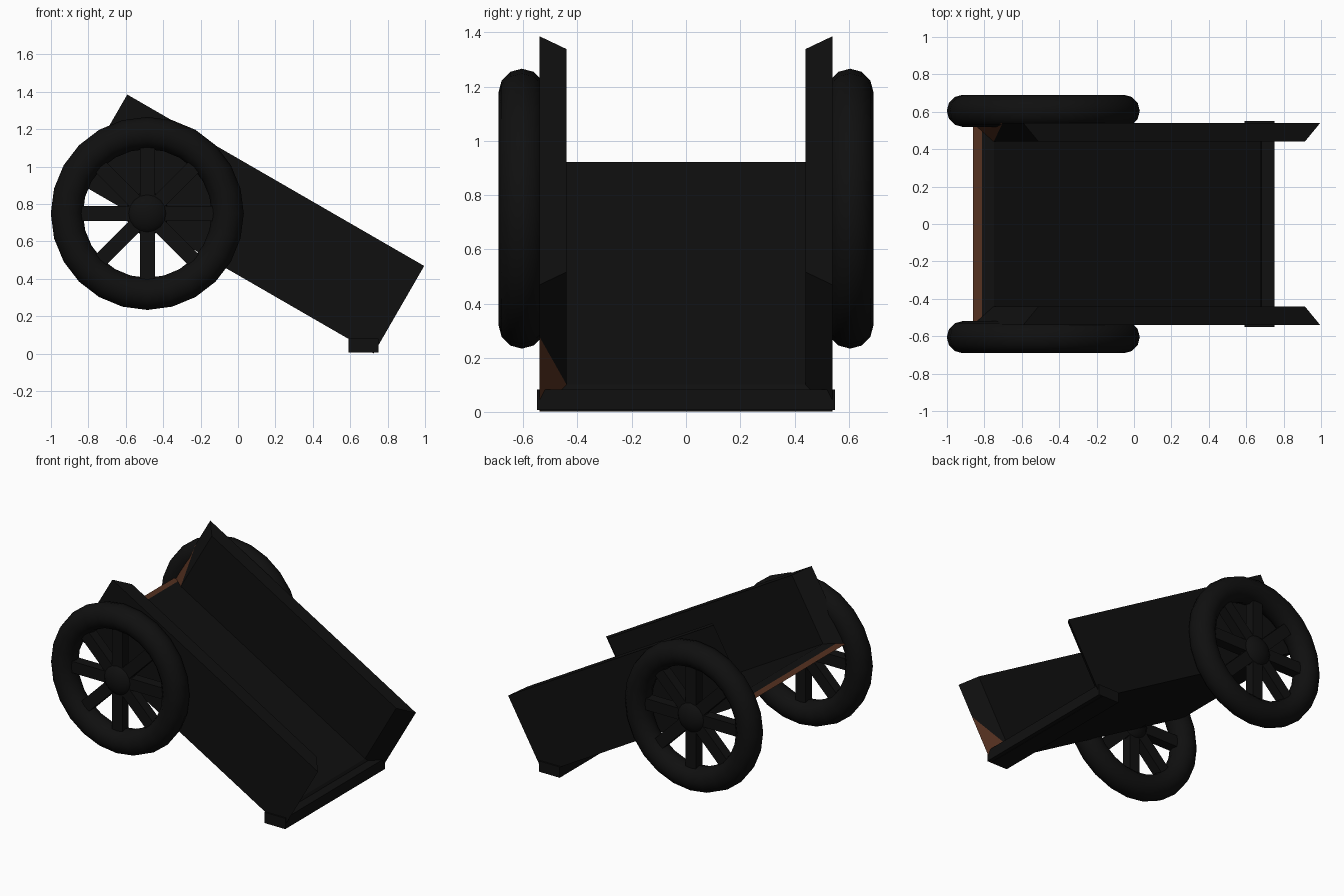
import bpy, bmesh
from math import radians, pi, sin, cos
from mathutils import Matrix, Vector

if "Cube" in bpy.data.objects:
    bpy.data.objects.remove(bpy.data.objects["Cube"])


def material(name, rgb):
    m = bpy.data.materials.new(name)
    m.diffuse_color = (*rgb, 1)
    m.use_nodes = True
    m.node_tree.nodes["Principled BSDF"].inputs["Base Color"].default_value = m.diffuse_color
    return m


DARK = material("dark", (0.005, 0.005, 0.005))
BROWN = material("brown", (0.09, 0.03, 0.014))

# Tilted tray space: s along the tray, h up from its floor
START, TILT = Vector((-0.862, 0, 0.918)), radians(30)
L, H, T, INSET = 1.833, 0.54, 0.06, 0.095
OUT, INN = 0.54, 0.44


def tray(s, y, h):
    return START + Vector((s * cos(TILT) + h * sin(TILT), y,
                           -s * sin(TILT) + h * cos(TILT)))


def build(name, points, faces, brown=()):
    bm = bmesh.new()
    vs = [bm.verts.new(tray(*p)) for p in points]
    for i, f in enumerate(faces):
        face = bm.faces.new([vs[j] for j in f])
        face.material_index = int(i in brown)
    bmesh.ops.recalc_face_normals(bm, faces=bm.faces)
    me = bpy.data.meshes.new(name)
    bm.to_mesh(me)
    bm.free()
    me.materials.append(DARK)
    me.materials.append(BROWN)
    ob = bpy.data.objects.new(name, me)
    bpy.context.collection.objects.link(ob)
    return ob


def finish(name, smooth=False):
    ob = bpy.context.object
    ob.name = name
    ob.data.materials.append(DARK)
    if smooth:
        bpy.ops.object.shade_smooth_by_angle(angle=radians(45))
    return ob


# Mitred side boards, with bare wood on one lower end corner each
for side, label, bare in ((-1, "front", 3), (1, "back", 5)):
    o, n = OUT * side, INN * side
    pts = [(0, o, 0), (L, o, 0), (L, o, H), (0, o, H),
           (INSET, n, T), (L - INSET, n, T), (L - INSET, n, H), (INSET, n, H),
           (0, o, 0.59 * H), (L, o, 0.59 * H)]
    faces = [(0, 1, 9, 2, 3, 8), (4, 5, 6, 7), (3, 2, 6, 7),
             (1, 5, 9), (9, 5, 6, 2), (0, 8, 4), (8, 3, 7, 4), (0, 1, 5, 4)]
    build(label + "_side_board", pts, faces, (bare,))

# Floor board, with a strip of bare wood along its rear edge
k = 0.45
my = OUT + (INN - OUT) * k
pts = [(0, -OUT, 0), (L, -OUT, 0), (L, OUT, 0), (0, OUT, 0),
       (INSET, -INN, T), (L - INSET, -INN, T), (L - INSET, INN, T), (INSET, INN, T),
       (INSET * k, -my, T * k), (INSET * k, my, T * k)]
build("floor_board", pts,
      [(0, 1, 2, 3), (4, 5, 6, 7), (0, 1, 5, 4, 8), (3, 2, 6, 7, 9),
       (1, 2, 6, 5), (0, 3, 9, 8), (8, 9, 7, 4)], (5,))

# Resting beam under the low end
bpy.ops.mesh.primitive_cube_add(size=1, location=(0.67, 0, 0.045))
bpy.context.object.scale = (0.16, 1.1, 0.075)
finish("rest_beam")

# Wheels: round rim, eight spokes, hub and axle stub
CX, CZ, WY = -0.485, 0.75, 0.605
for side, label in ((-1, "front"), (1, "back")):
    y = WY * side
    bpy.ops.mesh.primitive_torus_add(
        major_segments=24, minor_segments=12, major_radius=0.43,
        minor_radius=0.086, location=(CX, y, CZ), rotation=(pi / 2, 0, 0))
    finish(label + "_wheel_rim", True)
    for i in range(8):
        a = i * pi / 4
        bpy.ops.mesh.primitive_cube_add(
            size=1, location=(CX + 0.22 * cos(a), y, CZ + 0.22 * sin(a)),
            rotation=(0, -a, 0))
        bpy.context.object.scale = (0.32, 0.07, 0.08)
        finish(f"{label}_spoke_{i + 1}")
    bpy.ops.mesh.primitive_uv_sphere_add(
        segments=16, ring_count=8, radius=0.115, location=(CX, y, CZ),
        rotation=(pi / 2, 0, 0))
    bpy.context.object.scale = (1, 1, 0.65)
    finish(label + "_hub", True)
    bpy.ops.mesh.primitive_cylinder_add(
        vertices=12, radius=0.045, depth=0.12, location=(CX, 0.55 * side, CZ),
        rotation=(pi / 2, 0, 0))
    finish(label + "_axle_stub", True)
